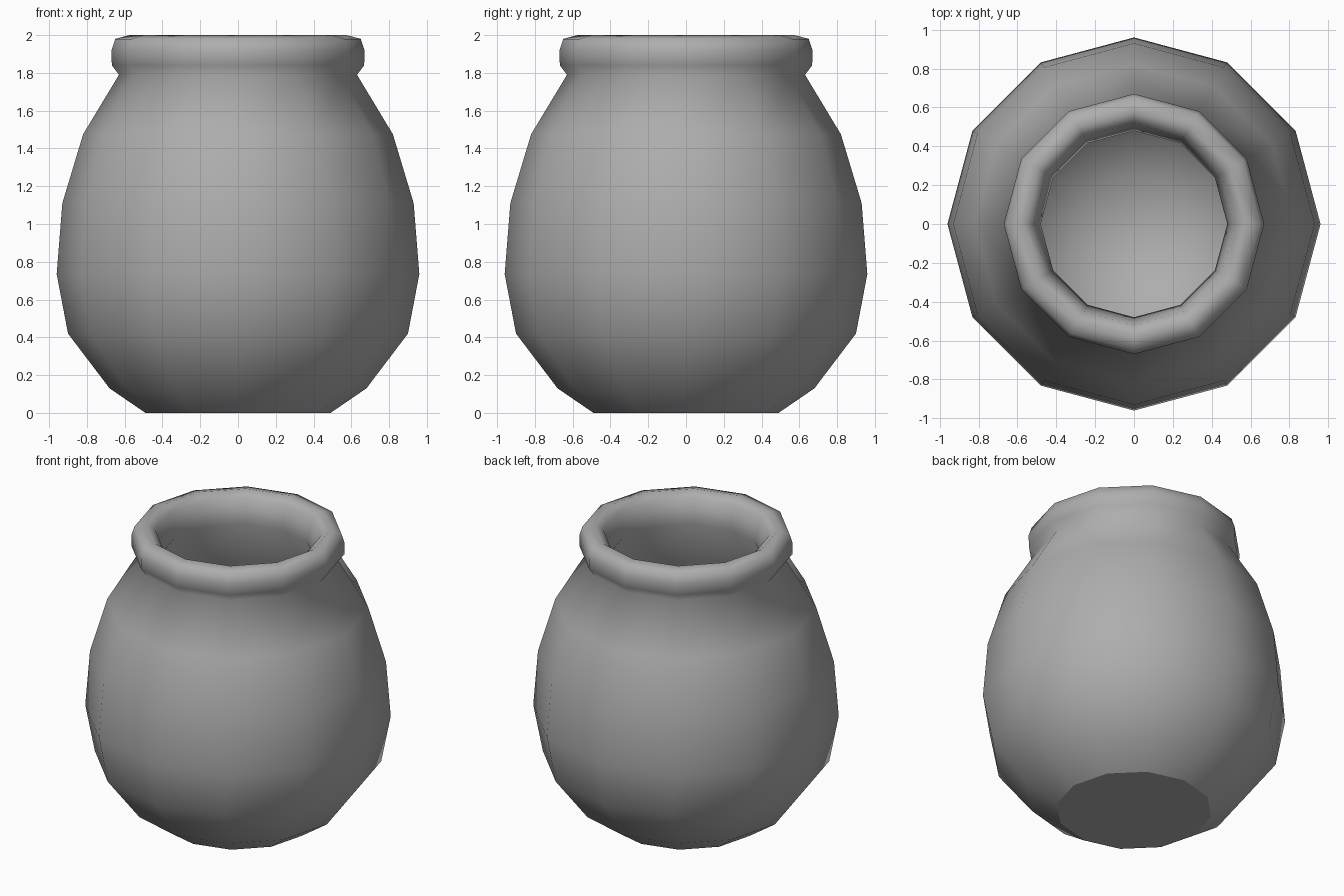
import bpy, bmesh, math

if "Cube" in bpy.data.objects:
    bpy.data.objects.remove(bpy.data.objects["Cube"])

SIDES = 12

# Half profile (radius, height): outer wall, rolled rim, then inner wall to the floor
PROFILE = [
    (0.49, 0.0), (0.68, 0.13), (0.90, 0.42), (0.96, 0.735), (0.93, 1.11),
    (0.82, 1.475), (0.63, 1.79),
    (0.668, 1.84), (0.67, 1.92), (0.65, 1.98), (0.575, 2.0),
    (0.52, 1.96), (0.48, 1.80),
    (0.66, 1.46), (0.75, 1.15), (0.77, 0.85), (0.69, 0.58), (0.51, 0.33), (0.26, 0.14),
]


def ring(bm, r, z):
    return [bm.verts.new((r * math.cos(2 * math.pi * i / SIDES),
                          r * math.sin(2 * math.pi * i / SIDES), z)) for i in range(SIDES)]


def lathe(name, profile):
    bm = bmesh.new()
    rings = [ring(bm, r, z) for r, z in profile]
    for a, b in zip(rings, rings[1:]):
        for i in range(SIDES):
            j = (i + 1) % SIDES
            bm.faces.new((a[i], a[j], b[j], b[i]))
    # Smooth rounded inner floor
    bm.faces.new(rings[-1])
    for f in bm.faces:
        f.smooth = True
    # Flat base with a crisp edge
    base = bm.faces.new(rings[0][::-1])
    base.smooth = False
    for e in base.edges:
        e.smooth = False
    bmesh.ops.recalc_face_normals(bm, faces=bm.faces)
    mesh = bpy.data.meshes.new(name)
    bm.to_mesh(mesh)
    bm.free()
    obj = bpy.data.objects.new(name, mesh)
    bpy.context.collection.objects.link(obj)
    return obj


# Clay pot with hollow interior, in a darker grey
pot = lathe("pot", PROFILE)
clay = bpy.data.materials.new("dark_grey_clay")
clay.diffuse_color = (0.42, 0.42, 0.42, 1)
clay.use_nodes = True
clay.node_tree.nodes["Principled BSDF"].inputs["Base Color"].default_value = clay.diffuse_color
pot.data.materials.append(clay)
